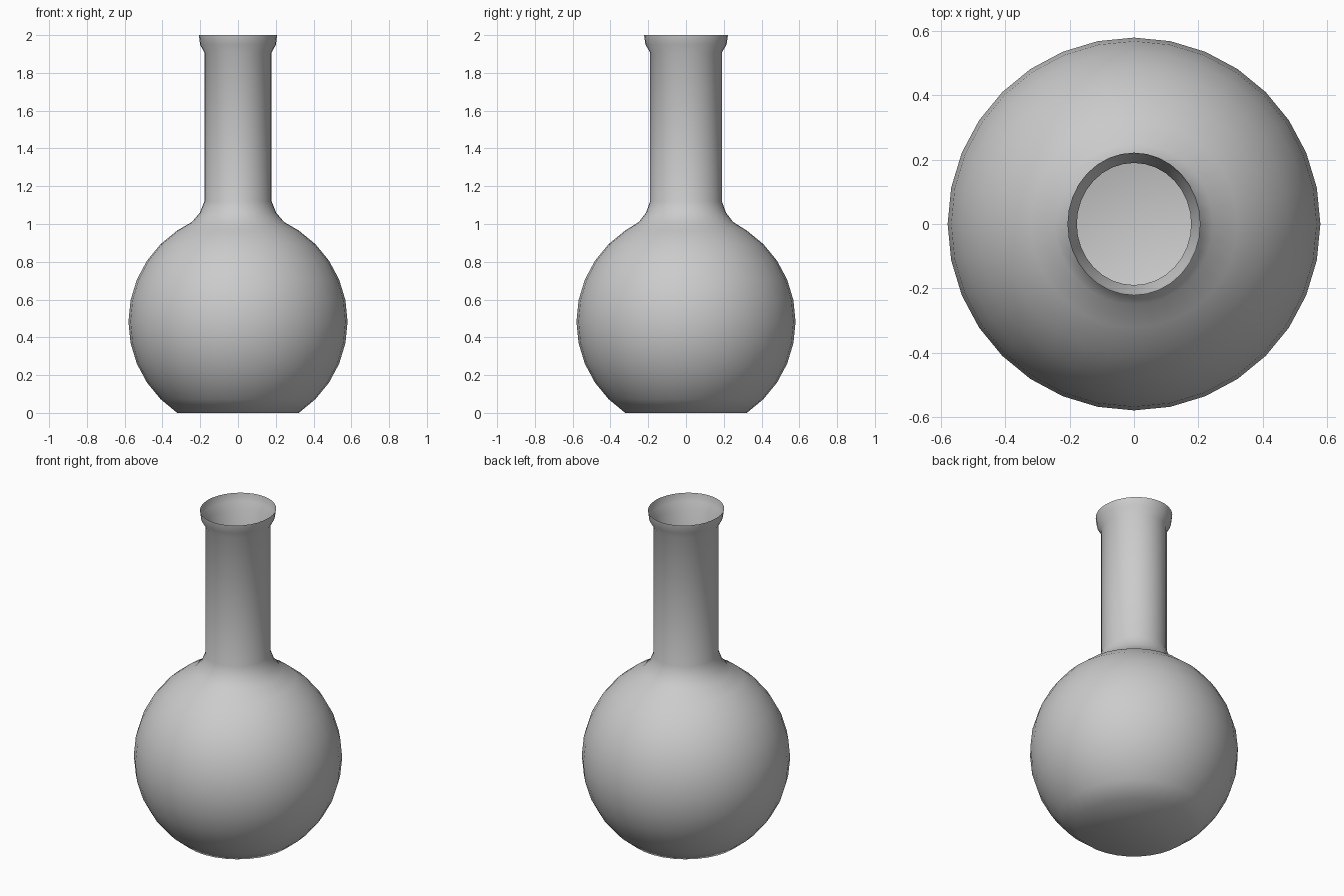
import bpy, bmesh, math

if "Cube" in bpy.data.objects:
    bpy.data.objects.remove(bpy.data.objects["Cube"])

SEG = 32
R, CZ = 0.58, 0.483  # bulb radius and centre height

# Profile as (x radius, y radius, z): bulb, shoulder, neck, flared lip
profile = []
for i in range(-5, 6):
    a = math.radians(11.25 * i)
    r = R * math.cos(a)
    profile.append((r, r, max(0.0, CZ + R * math.sin(a))))
profile[0] = (0.322, 0.322, 0.0)
profile += [
    (0.245, 0.25, 1.01),
    (0.202, 0.212, 1.06),
    (0.178, 0.19, 1.12),
    (0.178, 0.19, 1.908),
    (0.201, 0.215, 1.95),
    (0.207, 0.222, 2.0),
]

bm = bmesh.new()
rings = []
for rx, ry, z in profile:
    rings.append([bm.verts.new((rx * math.cos(2 * math.pi * k / SEG),
                                ry * math.sin(2 * math.pi * k / SEG), z))
                  for k in range(SEG)])

# Open shell walls
for lo, hi in zip(rings, rings[1:]):
    for k in range(SEG):
        n = (k + 1) % SEG
        bm.faces.new((lo[k], lo[n], hi[n], hi[k]))

# Flat base
bm.faces.new(list(reversed(rings[0])))

mesh = bpy.data.meshes.new("flask")
bm.to_mesh(mesh)
bm.free()
flask = bpy.data.objects.new("flask", mesh)
bpy.context.collection.objects.link(flask)

# Smooth body with a crisp base edge
bpy.context.view_layer.objects.active = flask
flask.select_set(True)
bpy.ops.object.shade_smooth_by_angle(angle=math.radians(40))
